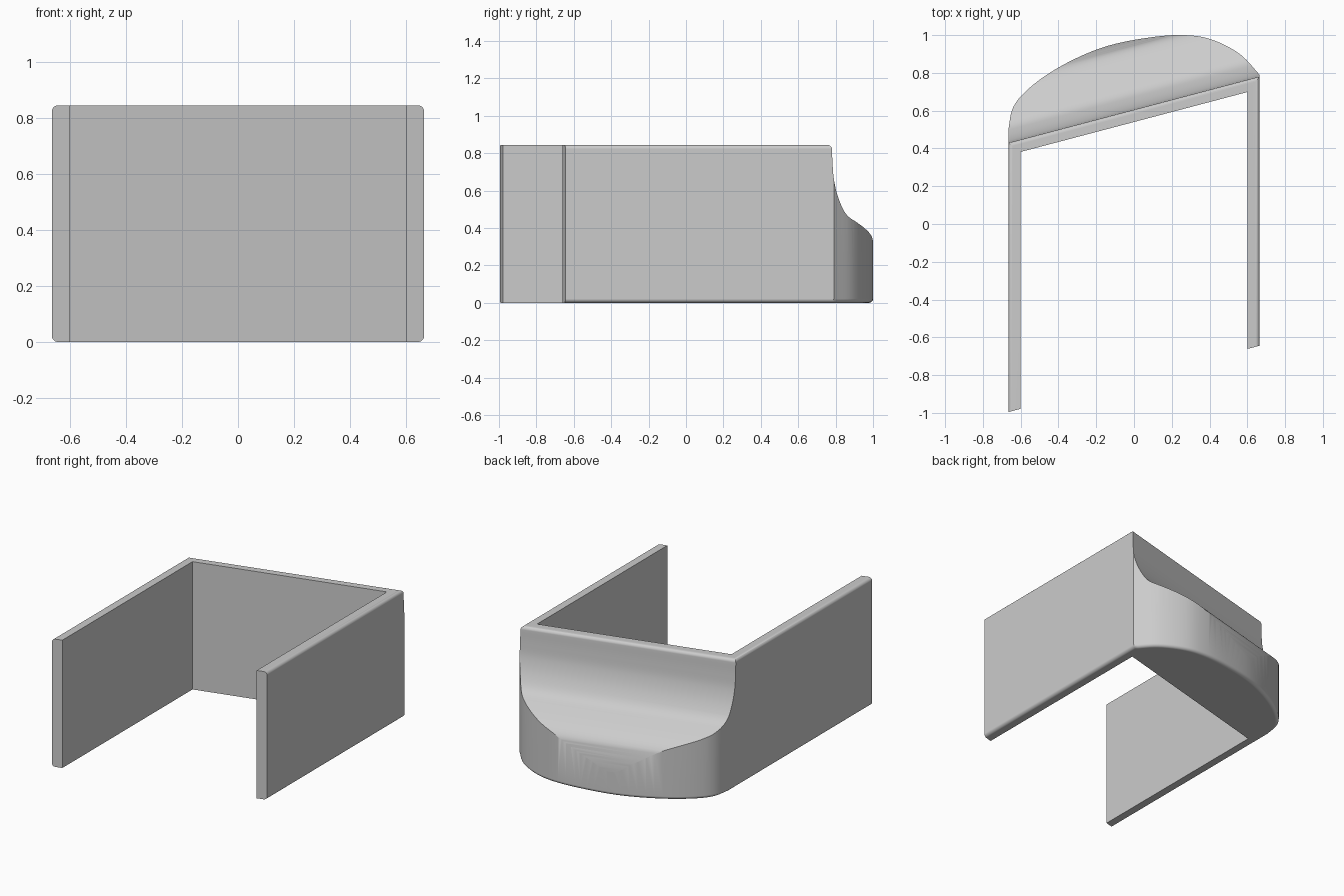
import bpy, bmesh, math
from mathutils import Vector

SLOPE = 0.264            # slant of the back wall and of the wall ends
HALF, INNER, HEIGHT = 0.665, 0.60, 0.845
ROUND = 0.022

if "Cube" in bpy.data.objects:
    bpy.data.objects.remove(bpy.data.objects["Cube"], do_unlink=True)

grey = bpy.data.materials.new("plain grey")
grey.use_nodes = True
grey.diffuse_color = (0.6, 0.6, 0.6, 1)
grey.node_tree.nodes["Principled BSDF"].inputs["Base Color"].default_value = (0.6, 0.6, 0.6, 1)


def spline(points, steps):
    """Smooth curve through the given 2D points."""
    p = [Vector(q) for q in points]
    p = [2 * p[0] - p[1]] + p + [2 * p[-1] - p[-2]]
    out = []
    for a, b, c, d in zip(p, p[1:], p[2:], p[3:]):
        # centripetal knots keep uneven spacing free of wiggles
        t1 = (b - a).length ** 0.5
        t2 = t1 + (c - b).length ** 0.5
        t3 = t2 + (d - c).length ** 0.5
        for i in range(steps):
            t = t1 + (t2 - t1) * i / steps
            a1 = a.lerp(b, t / t1)
            a2 = b.lerp(c, (t - t1) / (t2 - t1))
            a3 = c.lerp(d, (t - t2) / (t3 - t2))
            b1 = a1.lerp(a2, t / t2)
            b2 = a2.lerp(a3, (t - t1) / (t3 - t1))
            out.append(b1.lerp(b2, (t - t1) / (t2 - t1)))
    return out + [p[-2]]


def prism(name, outline, offset, rounded=None):
    """Extrude a closed 3D outline, then round the chosen edges."""
    bm = bmesh.new()
    face = bm.faces.new([bm.verts.new(v) for v in outline])
    top = bmesh.ops.extrude_face_region(bm, geom=[face])["geom"]
    bmesh.ops.translate(bm, vec=offset, verts=[g for g in top if isinstance(g, bmesh.types.BMVert)])
    bmesh.ops.recalc_face_normals(bm, faces=bm.faces)
    if rounded:
        bmesh.ops.bevel(bm, geom=[e for e in bm.edges if rounded(e)], offset=ROUND,
                        segments=5, profile=0.5, affect="EDGES", clamp_overlap=False)
    mesh = bpy.data.meshes.new(name)
    bm.to_mesh(mesh)
    bm.free()
    mesh.materials.append(grey)
    obj = bpy.data.objects.new(name, mesh)
    bpy.context.collection.objects.link(obj)
    return obj


def slanted(x, y):
    return (x, y + SLOPE * x)


# Footprint: two side walls joined by a slanted back wall with a bulge behind it
bulge = spline([(-HALF, 0.50), (-0.645, 0.605), (-0.6, 0.675), (-0.447, 0.80), (-0.18, 0.93),
                (0.08, 0.987), (0.267, 1.0), (0.4, 0.98), (0.56, 0.90), (HALF, 0.79)], 6)
footprint = [slanted(-INNER, -0.82), slanted(-HALF, -0.82)] + [tuple(p) for p in bulge]
footprint += [slanted(HALF, -0.82), slanted(INNER, -0.82), slanted(INNER, 0.54), slanted(-INNER, 0.54)]


def outer_rim(edge):
    a, b = (v.co for v in edge.verts)
    if abs(a.z - b.z) > 0.01:
        return False
    on_side = abs(a.x) > HALF - 0.001 and abs(b.x) > HALF - 0.001
    mid = (a + b) / 2
    return on_side or mid.y - SLOPE * mid.x > 0.56


shell = prism("curved_back_shell", [(x, y, 0) for x, y in footprint], (0, 0, HEIGHT), outer_rim)

# Swept hollow over the bulge, running along the slanted wall
along = Vector((1, SLOPE, 0)).normalized()
across = Vector((-along.y, along.x, 0))
origin = Vector((0, 0.605, 0)) - along * 1.2
corner = [(-ROUND * (1 - math.sin(a)), HEIGHT - ROUND * (1 - math.cos(a)))
          for a in (math.pi / 2 * i / 6 for i in range(6))]
sweep = spline([(0, HEIGHT - ROUND), (0.003, 0.74), (0.012, 0.65), (0.043, 0.55), (0.092, 0.47),
                (0.17, 0.425), (0.223, 0.397), (0.28, 0.36), (0.317, 0.32),
                (0.352, 0.225), (0.367, 0.11)], 5)
profile = [(-ROUND, 1.0)] + corner + [tuple(p) for p in sweep] + [(0.6, 0.11), (0.6, 1.0)]
cutter = prism("hollow_cutter", [origin + across * d + Vector((0, 0, z)) for d, z in profile], along * 2.4)
cutter.hide_render = True

# Cut the hollow, then smooth the rounded surfaces
bpy.ops.object.select_all(action="DESELECT")
shell.select_set(True)
bpy.context.view_layer.objects.active = shell
cut = shell.modifiers.new("hollow", "BOOLEAN")
cut.operation, cut.solver, cut.object = "DIFFERENCE", "EXACT", cutter
bpy.ops.object.modifier_apply(modifier=cut.name)
bpy.data.objects.remove(cutter, do_unlink=True)
bpy.ops.object.shade_smooth_by_angle(angle=math.radians(30))
shell.modifiers.new("even_shading", "WEIGHTED_NORMAL").keep_sharp = True
